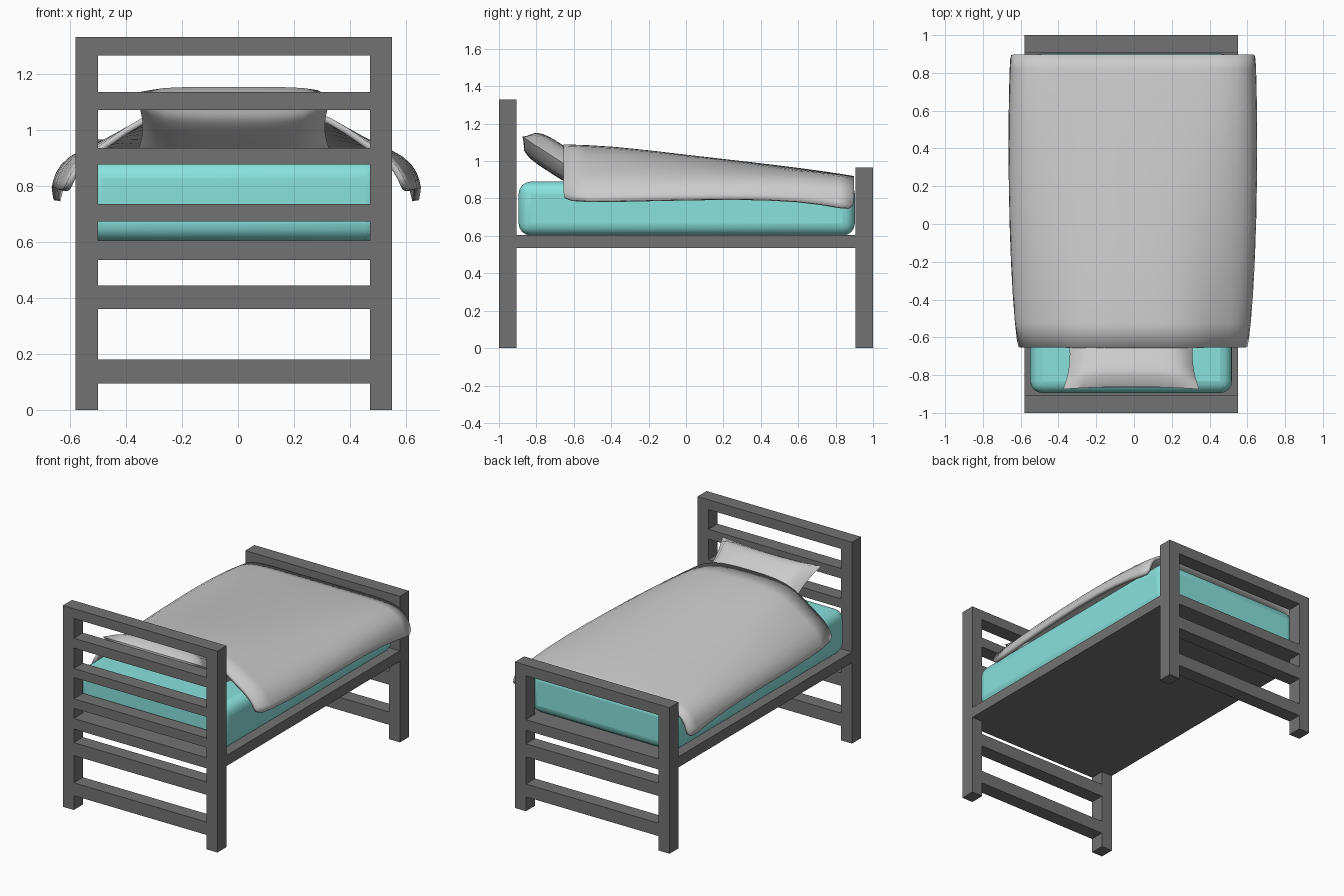
import bpy, bmesh
from math import radians
from mathutils import Matrix

if "Cube" in bpy.data.objects:
    bpy.data.objects.remove(bpy.data.objects["Cube"])


def material(name, rgb):
    m = bpy.data.materials.new(name)
    m.diffuse_color = (*rgb, 1)
    m.use_nodes = True
    m.node_tree.nodes["Principled BSDF"].inputs["Base Color"].default_value = m.diffuse_color
    return m


DARK = material("dark_grey", (0.17, 0.17, 0.17))
TEAL = material("teal", (0.25, 0.76, 0.72))
LIGHT = material("light_grey", (0.6, 0.6, 0.62))


def add_object(name, bm, mat):
    bmesh.ops.recalc_face_normals(bm, faces=bm.faces)
    me = bpy.data.meshes.new(name)
    bm.to_mesh(me)
    bm.free()
    me.materials.append(mat)
    ob = bpy.data.objects.new(name, me)
    bpy.context.collection.objects.link(ob)
    return ob


def smooth(ob, angle):
    bpy.ops.object.select_all(action='DESELECT')
    ob.select_set(True)
    bpy.context.view_layer.objects.active = ob
    bpy.ops.object.shade_smooth_by_angle(angle=radians(angle))


def box(name, x0, x1, y0, y1, z0, z1, mat=DARK):
    bm = bmesh.new()
    bmesh.ops.create_cube(bm, size=1)
    for v in bm.verts:
        v.co = (x0 if v.co.x < 0 else x1, y0 if v.co.y < 0 else y1, z0 if v.co.z < 0 else z1)
    return add_object(name, bm, mat)


# Headboard and footboard: two posts with rails between them
def end_frame(name, y0, y1, height, rails):
    box(name + "_post_left", -0.58, -0.50, y0, y1, 0, height)
    box(name + "_post_right", 0.47, 0.55, y0, y1, 0, height)
    for i, (z0, z1) in enumerate(rails):
        box(f"{name}_rail_{i + 1}", -0.50, 0.47, y0, y1, z0, z1)


low_rails = [(0.095, 0.18), (0.36, 0.445), (0.535, 0.605)]
end_frame("headboard", -1, -0.905, 1.33, low_rails + [
    (0.672, 0.735), (0.875, 0.935), (1.07, 1.135), (1.265, 1.33)])
end_frame("footboard", 0.905, 1, 0.965, low_rails + [(0.895, 0.965)])

# Bed base
box("bed_base", -0.58, 0.55, -0.905, 0.905, 0.535, 0.605)

# Mattress with rounded edges
mattress = box("mattress", -0.55, 0.52, -0.895, 0.903, 0.602, 0.89, TEAL)
bev = mattress.modifiers.new("round", 'BEVEL')
bev.width = 0.065
bev.segments = 4
smooth(mattress, 40)

# Pillow: two puffed grids, pinched sides, leaning on the headboard
bm = bmesh.new()
for side in (1, -1):
    verts = bmesh.ops.create_grid(bm, x_segments=14, y_segments=12, size=1)["verts"]
    for v in verts:
        u, w = v.co.x, v.co.y
        puff = (max(0, 1 - u ** 4) * max(0, 1 - w ** 4)) ** 0.5
        v.co = (u * (0.325 + 0.035 * w * w), w * (0.205 + 0.015 * u * u), side * 0.08 * puff)
bmesh.ops.remove_doubles(bm, verts=bm.verts, dist=1e-4)
bmesh.ops.transform(bm, verts=bm.verts, matrix=Matrix.Translation((-0.015, -0.69, 1.01))
                    @ Matrix.Rotation(radians(-33), 4, 'X'))
smooth(add_object("pillow", bm, LIGHT), 50)

# Blanket: loft of half sections (x, z), mirrored across the bed
sections = [
    (-0.655, [(0, 1.09), (0.2, 1.088), (0.34, 1.05), (0.46, 0.96), (0.555, 0.90), (0.60, 0.83), (0.612, 0.785)]),
    (-0.40, [(0, 1.085), (0.2, 1.078), (0.34, 1.04), (0.47, 0.97), (0.57, 0.91), (0.625, 0.84), (0.637, 0.785)]),
    (0.0, [(0, 1.035), (0.2, 1.03), (0.34, 1.01), (0.48, 0.965), (0.59, 0.91), (0.645, 0.85), (0.655, 0.795)]),
    (0.45, [(0, 0.985), (0.2, 0.98), (0.36, 0.97), (0.50, 0.95), (0.605, 0.91), (0.65, 0.85), (0.66, 0.80)]),
    (0.75, [(0, 0.945), (0.2, 0.943), (0.37, 0.94), (0.51, 0.935), (0.61, 0.89), (0.645, 0.83), (0.655, 0.77)]),
    (0.897, [(0, 0.92), (0.2, 0.92), (0.37, 0.92), (0.51, 0.915), (0.605, 0.875), (0.64, 0.80), (0.65, 0.73)]),
]
bm = bmesh.new()
rows = []
for y, half in sections:
    full = [(-x, z) for x, z in half[:0:-1]] + half
    rows.append([bm.verts.new((x - 0.006, y, z)) for x, z in full])
for a, b in zip(rows, rows[1:]):
    for i in range(len(a) - 1):
        bm.faces.new((a[i], a[i + 1], b[i + 1], b[i]))
blanket = add_object("blanket", bm, LIGHT)
if blanket.data.polygons[6].normal.z < 0:
    blanket.data.flip_normals()
sub = blanket.modifiers.new("soften", 'SUBSURF')
sub.levels = sub.render_levels = 1
sol = blanket.modifiers.new("thickness", 'SOLIDIFY')
sol.thickness = 0.022
sol.offset = -1
smooth(blanket, 40)
